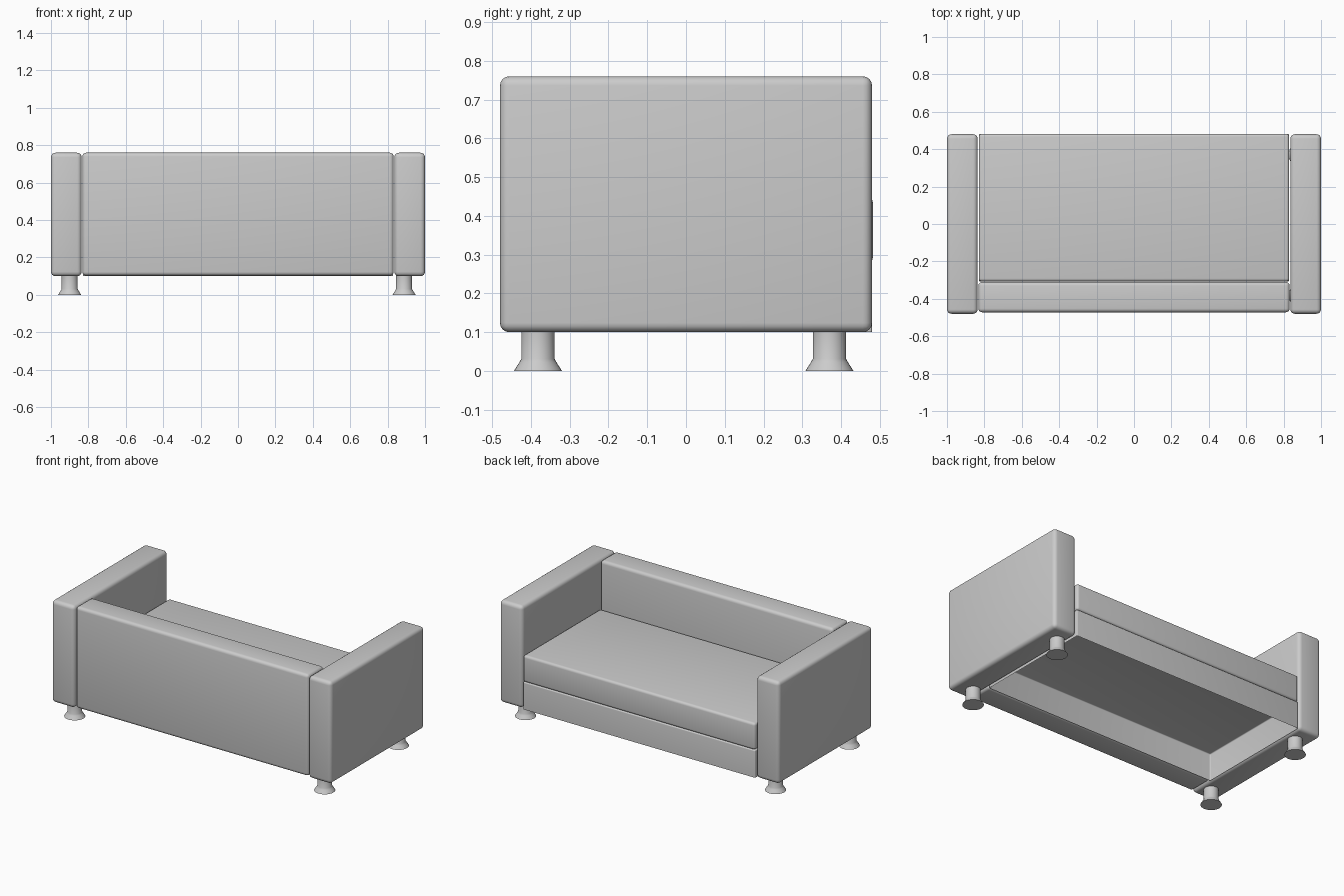
import bpy, bmesh, math

if "Cube" in bpy.data.objects:
    bpy.data.objects.remove(bpy.data.objects["Cube"])


def finish(name, bm):
    bmesh.ops.recalc_face_normals(bm, faces=bm.faces[:])
    mesh = bpy.data.meshes.new(name)
    bm.to_mesh(mesh)
    bm.free()
    ob = bpy.data.objects.new(name, mesh)
    bpy.context.collection.objects.link(ob)
    bpy.ops.object.select_all(action='DESELECT')
    bpy.context.view_layer.objects.active = ob
    ob.select_set(True)
    bpy.ops.object.shade_smooth_by_angle(angle=math.radians(35))
    return ob


def padded_box(name, lo, hi, radius, open_bottom=False):
    """Box between two corners with rounded edges."""
    bm = bmesh.new()
    bmesh.ops.create_cube(bm, size=1)
    for v in bm.verts:
        v.co = [lo[i] if v.co[i] < 0 else hi[i] for i in range(3)]
    if open_bottom:
        bottom = [f for f in bm.faces if all(v.co.z < lo[2] + 1e-5 for v in f.verts)]
        bmesh.ops.delete(bm, geom=bottom, context='FACES_ONLY')
    edges = [e for e in bm.edges if len(e.link_faces) == 2]
    bmesh.ops.bevel(bm, geom=edges, offset=radius, segments=4, profile=0.5, affect='EDGES')
    return finish(name, bm)


def leg(name, x, y):
    """Round foot lathed from a flared profile."""
    profile = [(0.062, 0.0), (0.055, 0.011), (0.048, 0.022), (0.043, 0.031), (0.043, 0.105)]
    n = 32
    bm = bmesh.new()
    rings = [[bm.verts.new((x + r * math.cos(2 * math.pi * i / n),
                            y + r * math.sin(2 * math.pi * i / n), z)) for i in range(n)]
             for r, z in profile]
    for a, b in zip(rings, rings[1:]):
        for i in range(n):
            bm.faces.new((a[i], a[(i + 1) % n], b[(i + 1) % n], b[i]))
    bm.faces.new(rings[0])
    bm.faces.new(rings[-1])
    finish(name, bm)


# Arms and feet on both sides
for side, s, leg_x in (("left", -1, -0.90), ("right", 1, 0.888)):
    x0, x1 = sorted((s * 0.836, s * 1.0))
    padded_box(side + "_arm", (x0, -0.48, 0.10), (x1, 0.48, 0.76), 0.024)
    leg(side + "_front_leg", leg_x, -0.382)
    leg(side + "_rear_leg", leg_x, 0.37)

# Backrest
padded_box("backrest", (-0.832, -0.472, 0.103), (0.832, -0.31, 0.76), 0.02)

# Hollow base, open underneath, and seat cushion
padded_box("base", (-0.83, -0.307, 0.10), (0.83, 0.48, 0.276), 0.006, open_bottom=True)
padded_box("seat_cushion", (-0.83, -0.307, 0.277), (0.83, 0.482, 0.45), 0.016)
